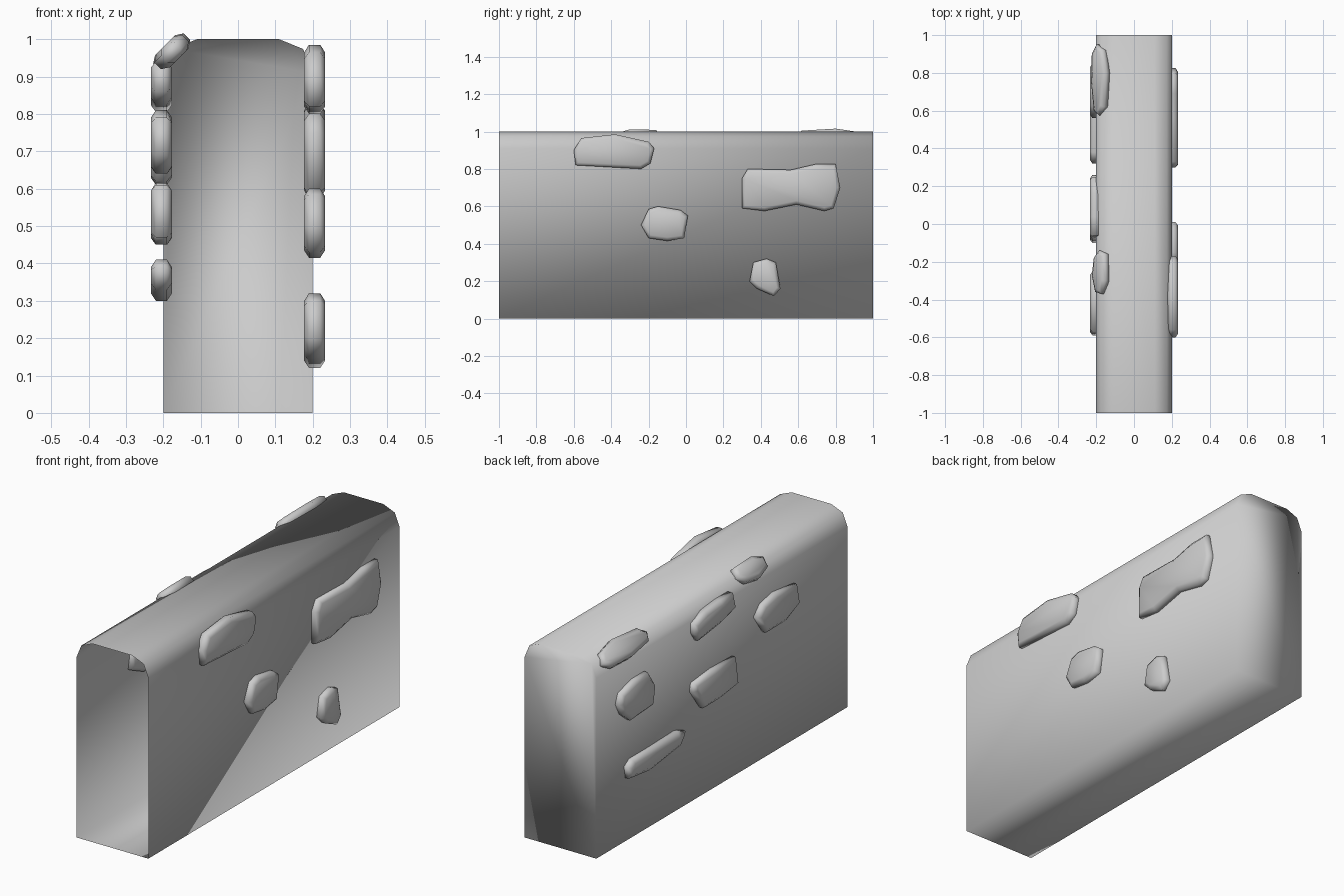
import bpy, bmesh
from mathutils import Vector

cube = bpy.data.objects.get("Cube")
if cube:
    bpy.data.objects.remove(cube, do_unlink=True)

grey = bpy.data.materials.new("stone_grey")
grey.use_nodes = True
colour = (0.6, 0.6, 0.6, 1)
grey.diffuse_color = colour
grey.node_tree.nodes["Principled BSDF"].inputs["Base Color"].default_value = colour


def finish(bm, name):
    bmesh.ops.recalc_face_normals(bm, faces=bm.faces)
    for face in bm.faces:
        face.smooth = True
    mesh = bpy.data.meshes.new(name)
    bm.to_mesh(mesh)
    bm.free()
    mesh.materials.append(grey)
    obj = bpy.data.objects.new(name, mesh)
    bpy.context.collection.objects.link(obj)
    return obj


# Wall shell: rounded-top profile, closed at the back and open at the front
half = [(0.2, 0), (0.2, 0.91), (0.174, 0.974), (0.11, 1)]
profile = half + [(-x, z) for x, z in reversed(half)]
bm = bmesh.new()
front = [bm.verts.new((x, -1, z)) for x, z in profile]
back = [bm.verts.new((x, 1, z)) for x, z in profile]
for i in range(len(profile)):
    j = (i + 1) % len(profile)
    bm.faces.new((front[i], front[j], back[j], back[i]))
bm.faces.new(back)
finish(bm, "wall")


# Stones: an outline in (along the wall, up the wall), rounded on both sides
def stone(name, outline, origin, up, normal, low=-0.01, high=0.02, inset=0.02):
    origin, up, normal = Vector(origin), Vector(up).normalized(), Vector(normal).normalized()
    along = Vector((0, 1, 0))
    bm = bmesh.new()
    rings = [[bm.verts.new(origin + along * a + up * b + normal * d) for a, b in outline]
             for d in (low, high)]
    for i in range(len(outline)):
        j = (i + 1) % len(outline)
        bm.faces.new((rings[0][i], rings[0][j], rings[1][j], rings[1][i]))
    caps = [bm.faces.new(ring) for ring in rings]
    bmesh.ops.recalc_face_normals(bm, faces=bm.faces)
    for cap in caps:
        bmesh.ops.inset_region(bm, faces=[cap], thickness=inset, depth=0.013)
    finish(bm, name)


left_side = {
    "upper_front": [(-.59, .82), (-.6, .9), (-.56, .965), (-.38, .985),
                    (-.2, .945), (-.17, .91), (-.19, .83), (-.24, .8)],
    "upper_back": [(.3, .59), (.3, .75), (.33, .8), (.56, .795), (.69, .825), (.8, .825),
                   (.825, .7), (.79, .59), (.74, .575), (.59, .61), (.42, .575)],
    "middle": [(-.24, .5), (-.2, .585), (-.15, .6), (-.03, .58),
               (.01, .55), (-.01, .43), (-.1, .415), (-.2, .43)],
    "lower": [(.34, .2), (.36, .3), (.43, .32), (.48, .3),
              (.505, .16), (.47, .12), (.38, .16)],
}
for name, outline in left_side.items():
    stone("left_stone_" + name, outline, (0.2, 0, 0), (0, 0, 1), (1, 0, 0))

right_side = {
    "lower": [(.78, .38), (.77, .32), (.6, .3), (.36, .33), (.32, .39),
              (.38, .41), (.6, .405), (.74, .405)],
    "back": [(.85, .72), (.82, .66), (.76, .61), (.58, .62), (.56, .71),
             (.62, .8), (.72, .8), (.83, .77)],
    "upper": [(.25, .85), (.25, .9), (.16, .93), (.04, .94), (-.06, .94),
              (-.08, .86), (.05, .825), (.22, .805)],
    "middle": [(.26, .56), (.25, .6), (.1, .615), (-.08, .61), (-.1, .47),
               (.04, .45), (.18, .45)],
    "front": [(-.25, .74), (-.3, .79), (-.4, .81), (-.57, .79), (-.59, .69),
              (-.48, .64), (-.32, .64)],
}
for name, outline in right_side.items():
    stone("right_stone_" + name, outline, (-0.2, 0, 0), (0, 0, 1), (-1, 0, 0))

# Tilted stones on the rounded right edge of the top
edge = {
    "back": [(.9, -.055), (.95, -.02), (.92, .03), (.8, .055), (.62, .04),
             (.575, 0), (.6, -.04), (.75, -.06)],
    "front": [(-.14, 0), (-.16, .045), (-.3, .05), (-.37, .02), (-.36, -.03),
              (-.27, -.055), (-.18, -.04)],
}
for name, outline in edge.items():
    stone("edge_stone_" + name, outline, (-0.174, 0, 0.966), (1, 0, 1), (-1, 0, 1),
          high=0.015)
